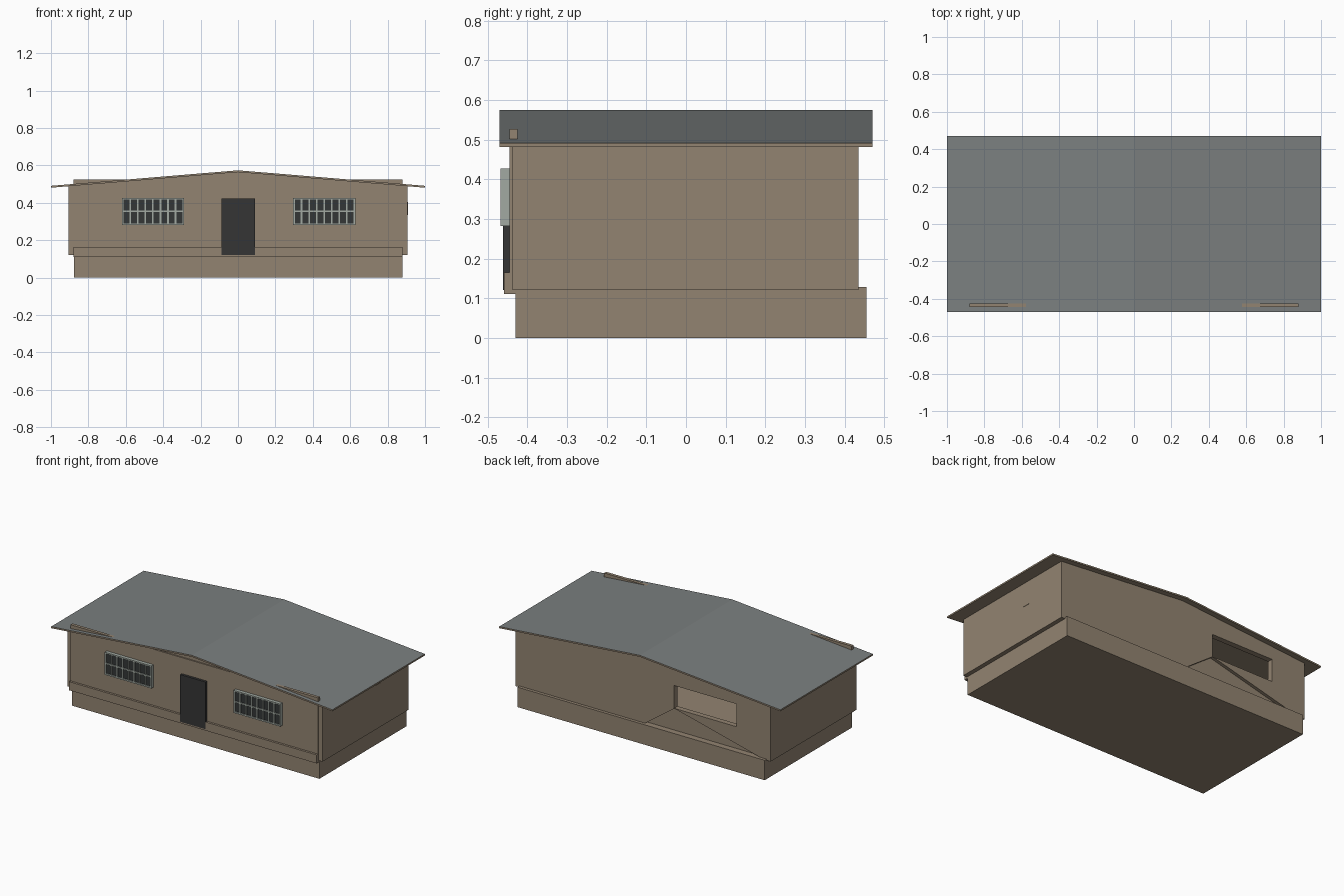
import bpy, bmesh
from mathutils import Vector

old = bpy.data.objects.get("Cube")
if old:
    bpy.data.objects.remove(old, do_unlink=True)


def material(name, r, g, b):
    m = bpy.data.materials.new(name)
    m.use_nodes = True
    m.diffuse_color = (r, g, b, 1)
    m.node_tree.nodes["Principled BSDF"].inputs["Base Color"].default_value = (r, g, b, 1)
    return m


tan = material("tan wall", 0.29, 0.23, 0.165)
grey = material("roof grey", 0.2, 0.215, 0.215)
dark = material("door charcoal", 0.036, 0.036, 0.036)
glass = material("dark glass", 0.033, 0.037, 0.037)
frame = material("pale frame", 0.36, 0.4, 0.36)


def finish(name, bm, *mats):
    bmesh.ops.recalc_face_normals(bm, faces=bm.faces)
    me = bpy.data.meshes.new(name)
    bm.to_mesh(me)
    bm.free()
    for m in mats:
        me.materials.append(m)
    ob = bpy.data.objects.new(name, me)
    bpy.context.collection.objects.link(ob)
    return ob


def add_box(bm, x0, x1, y0, y1, z0, z1):
    verts = bmesh.ops.create_cube(bm, size=1)["verts"]
    for v in verts:
        v.co = Vector(((x0, x1)[v.co.x > 0], (y0, y1)[v.co.y > 0], (z0, z1)[v.co.z > 0]))


def box(name, mat, *bounds):
    bm = bmesh.new()
    add_box(bm, *bounds)
    return finish(name, bm, mat)


def prism(name, mat, profile, y0, y1):
    """Extrude an (x, z) outline along y."""
    bm = bmesh.new()
    face = bm.faces.new([bm.verts.new((x, y0, z)) for x, z in profile])
    new = bmesh.ops.extrude_face_region(bm, geom=[face])["geom"]
    bmesh.ops.translate(bm, vec=(0, y1 - y0, 0),
                        verts=[v for v in new if isinstance(v, bmesh.types.BMVert)])
    return finish(name, bm, mat)


def gable(half, bottom, eave, ridge):
    return [(-half, bottom), (half, bottom), (half, eave), (0, ridge), (-half, eave)]


def cut(target, cutter):
    cutter.hide_render = True
    mod = target.modifiers.new("cut", 'BOOLEAN')
    mod.operation = 'DIFFERENCE'
    mod.solver = 'EXACT'
    mod.object = cutter
    bpy.context.view_layer.objects.active = target
    bpy.ops.object.modifier_apply(modifier=mod.name)
    bpy.data.objects.remove(cutter, do_unlink=True)


# Plinth and hollow house body
box("plinth", tan, -0.878, 0.88, -0.43, 0.455, 0, 0.128)
walls = prism("house_walls", tan, gable(0.907, 0.12, 0.494, 0.569), -0.437, 0.435)
cut(walls, prism("room_cutter", tan, gable(0.865, 0.135, 0.48, 0.552), -0.4, 0.4))
# Rear opening, and the shallow triangular recess below it
cut(walls, box("opening_cutter", tan, -0.665, -0.22, 0.35, 0.5, 0.279, 0.425))
cut(walls, prism("recess_cutter", tan, [(-0.222, 0.278), (0.012, 0.11), (-0.9, 0.11)], 0.415, 0.5))

# Front facing slab that breaks through the roof, and its skirting
box("front_slab", tan, -0.88, 0.88, -0.445, -0.425, 0.115, 0.526)
box("front_skirting", tan, -0.88, 0.88, -0.459, -0.43, 0.11, 0.165)

# Roof with grey top slopes
t = 0.01
roof = prism("roof", tan, [(-1, 0.491), (0, 0.574), (1, 0.491),
                           (1, 0.491 - t), (0, 0.574 - t), (-1, 0.491 - t)], -0.47, 0.47)
roof.data.materials.append(grey)
for p in roof.data.polygons:
    p.material_index = 1 if p.normal.z > 0.5 else 0

# Door and side hatch
box("front_door", dark, -0.088, 0.092, -0.461, -0.43, 0.12, 0.423)
box("side_hatch", tan, 0.9, 0.909, 0.1, 0.153, 0.335, 0.405)

# Barred front windows
W, Z0, Z1, BAR = 0.166, 0.282, 0.427, 0.009
for side, cx in (("right", -0.455), ("left", 0.461)):
    box(side + "_window_glass", glass, cx - W + 0.004, cx + W - 0.004,
        -0.46, -0.44, Z0 + 0.004, Z1 - 0.004)
    bm = bmesh.new()
    for i in range(9):
        x = cx - W + i * (2 * W - BAR) / 8
        add_box(bm, x, x + BAR, -0.467, -0.443, Z0, Z1)
    for i in range(3):
        z = Z0 + i * (Z1 - Z0 - BAR) / 2
        add_box(bm, cx - W, cx + W, -0.467, -0.443, z, z + BAR)
    finish(side + "_window_frame", bm, frame)
